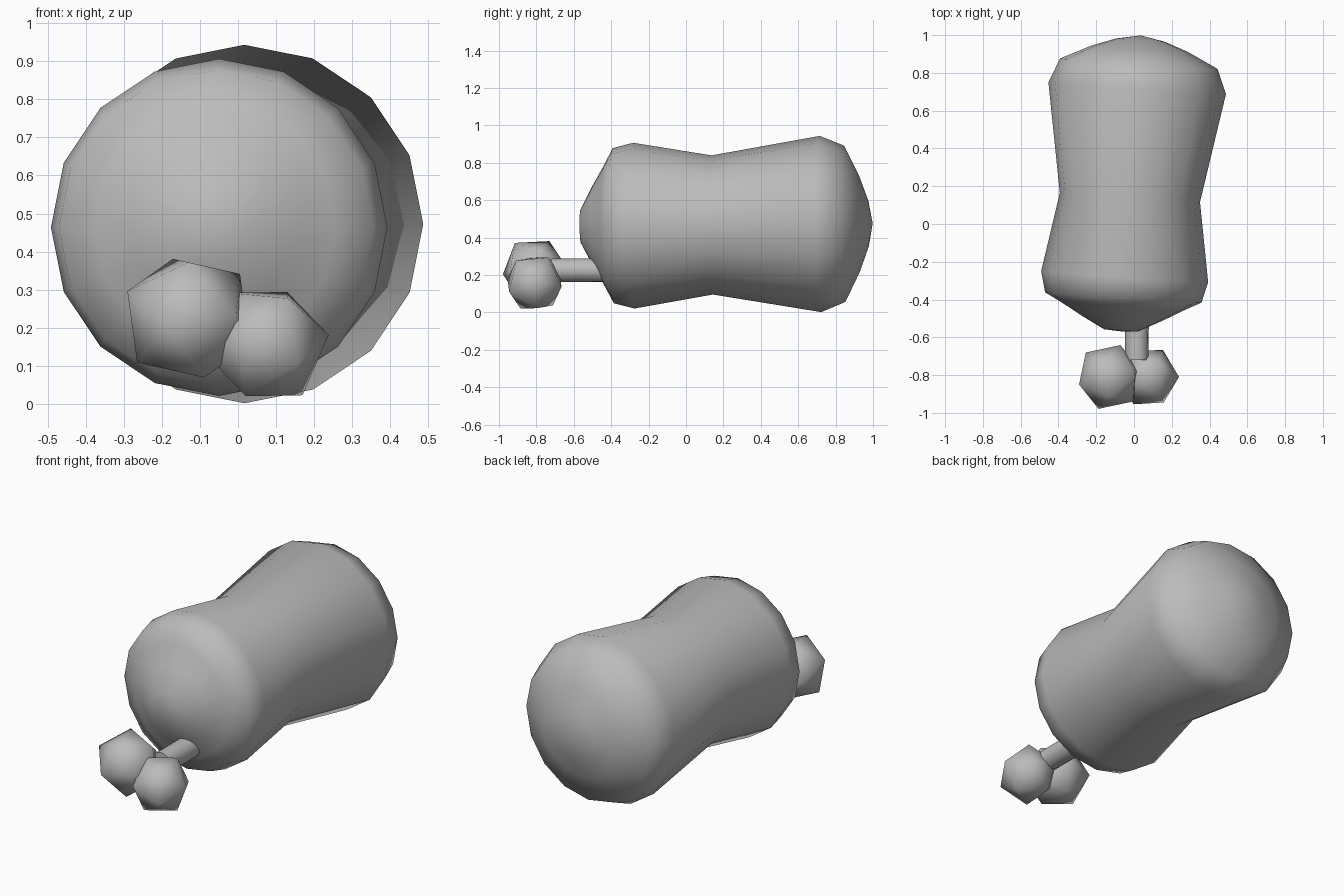
import bpy, bmesh, math
from mathutils import Matrix, Vector

if "Cube" in bpy.data.objects:
    bpy.data.objects.remove(bpy.data.objects["Cube"])

grey = bpy.data.materials.new("plain grey")
grey.diffuse_color = (0.5, 0.5, 0.5, 1)
grey.use_nodes = True
grey.node_tree.nodes["Principled BSDF"].inputs["Base Color"].default_value = grey.diffuse_color


def finish(bm, name):
    bmesh.ops.recalc_face_normals(bm, faces=bm.faces[:])
    me = bpy.data.meshes.new(name)
    bm.to_mesh(me)
    bm.free()
    me.materials.append(grey)
    ob = bpy.data.objects.new(name, me)
    bpy.context.collection.objects.link(ob)
    return ob


def loft(name, rings, sides, place, start=None, end=None):
    """Rings of (y, radius) around the y axis, with optional pointed ends."""
    bm = bmesh.new()
    loops = [[bm.verts.new((r * math.cos(math.tau * i / sides), y,
                            r * math.sin(math.tau * i / sides)))
              for i in range(sides)] for y, r in rings]
    for a, b in zip(loops, loops[1:]):
        for i in range(sides):
            j = (i + 1) % sides
            bm.faces.new((a[i], a[j], b[j], b[i]))
    for loop, tip in ((loops[0], start), (loops[-1], end)):
        if tip is None:
            bm.faces.new(loop)
        else:
            t = bm.verts.new((0, tip, 0))
            for i in range(sides):
                bm.faces.new((loop[i], loop[(i + 1) % sides], t))
    bm.transform(place)
    return finish(bm, name)


def ball(name, centre, radius, up, side):
    """Twenty-sided ball with one corner along up and a neighbour towards side."""
    z = Vector(up).normalized()
    s = Vector(side)
    x = (s - z * s.dot(z)).normalized()
    y = z.cross(x)
    bm = bmesh.new()
    h = radius / math.sqrt(5)
    rings = [[bm.verts.new(k * h * z + 2 * h * (x * math.cos(a) + y * math.sin(a)))
              for a in (math.tau * (i + off) / 5 for i in range(5))]
             for k, off in ((1, 0), (-1, 0.5))]
    top, bot = bm.verts.new(z * radius), bm.verts.new(-z * radius)
    u, l = rings
    for i in range(5):
        j = (i + 1) % 5
        for f in ((top, u[i], u[j]), (bot, l[j], l[i]),
                  (u[i], l[i], u[j]), (l[i], l[j], u[j])):
            bm.faces.new(f)
    bm.transform(Matrix.Translation(centre))
    ob = finish(bm, name)
    ob.data.shade_smooth()
    return ob


# waisted body, turned slightly about the vertical
turn = (Matrix.Translation((-0.017, 0.21, 0.468))
        @ Matrix.Rotation(math.radians(-3.8), 4, 'Z')
        @ Matrix.Rotation(math.radians(0.5), 4, 'X'))
body = loft("body",
            [(-0.775, 0.09), (-0.71, 0.215), (-0.65, 0.32), (-0.6, 0.415),
             (-0.49, 0.443), (-0.07, 0.372), (0.51, 0.471), (0.64, 0.418),
             (0.72, 0.255), (0.765, 0.13)], 16, turn, -0.78, 0.79)
body.data.shade_smooth()

# short stem at the front
stem = loft("stem", [(-0.72, 0.062), (-0.42, 0.064)], 16,
            Matrix.Translation((0.015, 0, 0.225)))
stem.data.shade_smooth()
stem.data.polygons[-1].use_smooth = stem.data.polygons[-2].use_smooth = False

# pair of faceted balls on the stem
ball("left_ball", (-0.13, -0.81, 0.225), 0.18, (0, -0.1, 0.14), (-0.14, -0.03, 0.055))
ball("right_ball", (0.075, -0.81, 0.157), 0.165, (0.135, 0, 0.02), (0.01, 0.08, 0.14))
